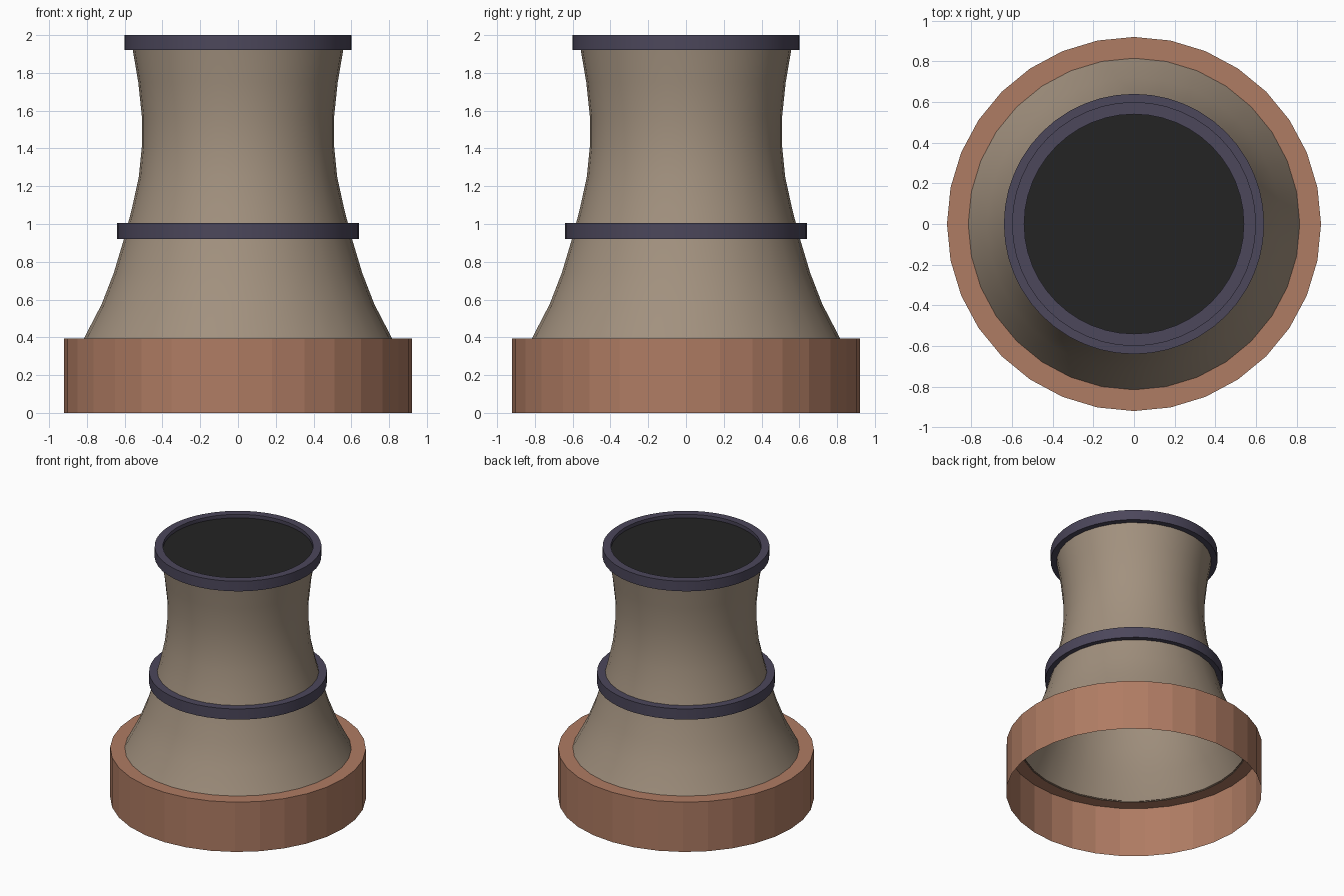
import bpy, bmesh, math

if "Cube" in bpy.data.objects:
    bpy.data.objects.remove(bpy.data.objects["Cube"])


def material(name, rgb):
    m = bpy.data.materials.new(name)
    m.diffuse_color = (*rgb, 1)
    m.use_nodes = True
    m.node_tree.nodes["Principled BSDF"].inputs["Base Color"].default_value = m.diffuse_color
    return m


terracotta = material("terracotta", (0.43, 0.20, 0.125))
concrete = material("warm_concrete", (0.36, 0.283, 0.21))
plum = material("dark_plum_metal", (0.072, 0.063, 0.105))
black = material("soot_black", (0.017, 0.017, 0.017))


def lathe(name, profile, sides, mat, closed=False, smooth=True):
    """Turn a profile of (radius, z) points around the z axis."""
    bm = bmesh.new()
    rings = []
    for r, z in profile:
        rings.append([bm.verts.new((r * math.cos(2 * math.pi * i / sides),
                                    r * math.sin(2 * math.pi * i / sides), z))
                      for i in range(sides)])
    pairs = list(zip(rings, rings[1:]))
    if closed:
        pairs.append((rings[-1], rings[0]))
    for a, b in pairs:
        for i in range(sides):
            j = (i + 1) % sides
            bm.faces.new((a[i], a[j], b[j], b[i]))
    me = bpy.data.meshes.new(name)
    bm.to_mesh(me)
    bm.free()
    me.materials.append(mat)
    ob = bpy.data.objects.new(name, me)
    bpy.context.collection.objects.link(ob)
    if smooth:
        bpy.ops.object.select_all(action='DESELECT')
        ob.select_set(True)
        bpy.context.view_layer.objects.active = ob
        bpy.ops.object.shade_smooth_by_angle(angle=math.radians(30))
    return ob


# Base drum: open underneath, with a flat ledge on top
lathe("base_drum", [(0.92, 0), (0.92, 0.395), (0.81, 0.395)], 32, terracotta, smooth=False)

# Waisted tower shell
lathe("tower_shell", [(0.818, 0.39), (0.722, 0.575), (0.658, 0.74), (0.604, 0.92),
                      (0.562, 1.08), (0.525, 1.25), (0.509, 1.41), (0.509, 1.57),
                      (0.528, 1.75), (0.557, 1.92), (0.563, 1.96)], 32, concrete)

# Middle band and top rim
lathe("middle_band", [(0.60, 0.92), (0.64, 0.92), (0.64, 1.005), (0.576, 1.005)],
      48, plum, closed=True)
lathe("top_rim", [(0.552, 1.92), (0.60, 1.92), (0.60, 2.0), (0.54, 2.0), (0.54, 1.965)],
      48, plum, closed=True)

# Dark mouth, slightly sunk into the rim
bm = bmesh.new()
bmesh.ops.create_circle(bm, cap_ends=True, segments=48, radius=0.541)
bmesh.ops.translate(bm, verts=bm.verts, vec=(0, 0, 1.972))
me = bpy.data.meshes.new("tower_mouth")
bm.to_mesh(me)
bm.free()
me.materials.append(black)
bpy.context.collection.objects.link(bpy.data.objects.new("tower_mouth", me))
